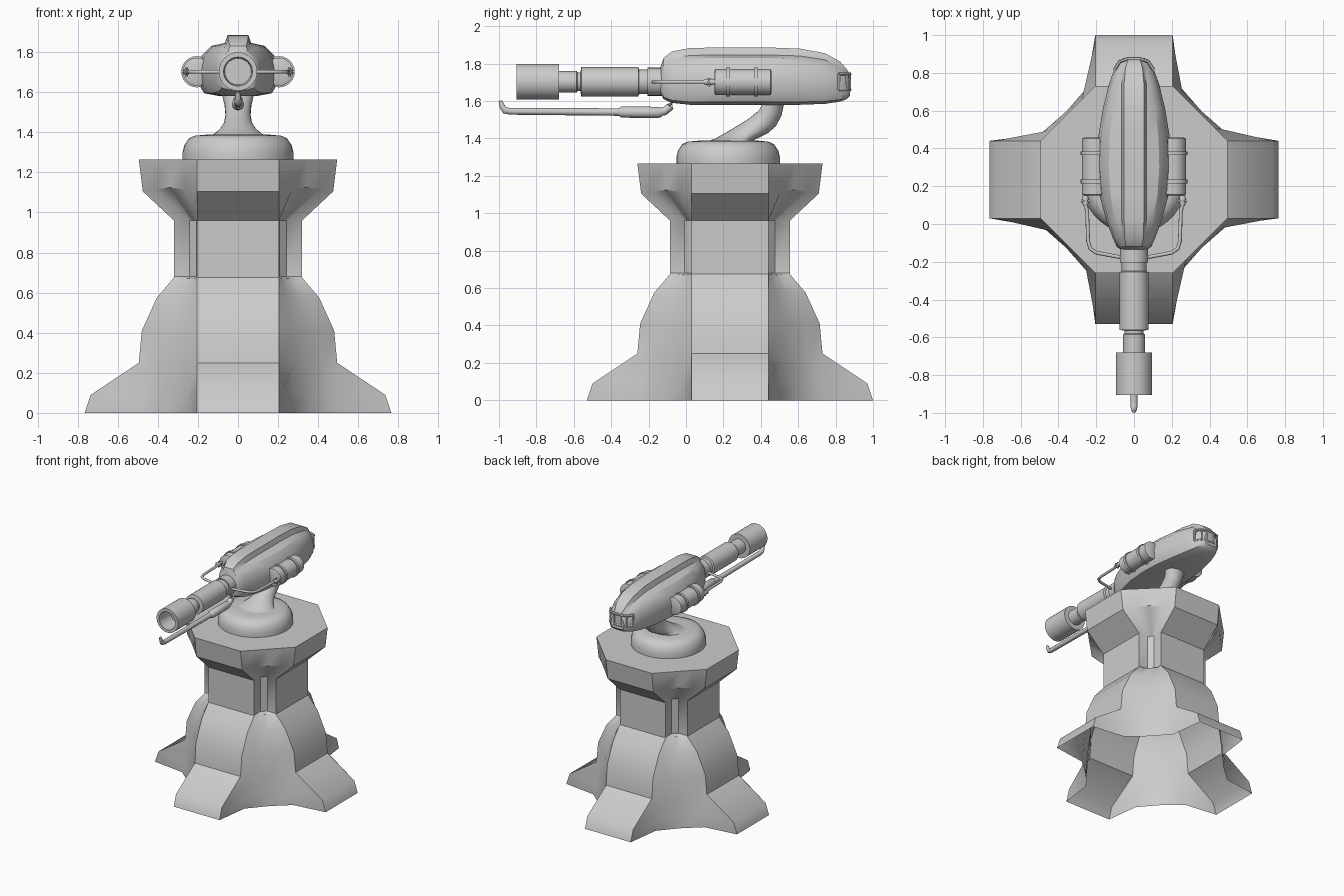
import bpy, bmesh, math
from mathutils import Vector

CY = 0.235  # pedestal centre along y


def loft(name, rings, cap_start=True, cap_end=True, angle=39):
    """Skin a list of equally sized closed rings."""
    bm = bmesh.new()
    vs = [[bm.verts.new(p) for p in ring] for ring in rings]
    n = len(vs[0])
    for a, b in zip(vs, vs[1:]):
        for i in range(n):
            j = (i + 1) % n
            bm.faces.new((a[i], a[j], b[j], b[i]))
    if cap_start:
        bm.faces.new(vs[0][::-1])
    if cap_end:
        bm.faces.new(vs[-1])
    bmesh.ops.recalc_face_normals(bm, faces=bm.faces)
    me = bpy.data.meshes.new(name)
    bm.to_mesh(me)
    bm.free()
    me.polygons.foreach_set("use_smooth", [True] * len(me.polygons))
    me.set_sharp_from_angle(angle=math.radians(angle))
    ob = bpy.data.objects.new(name, me)
    bpy.context.collection.objects.link(ob)
    return ob


def turned(name, profile, center, axis="Y", n=32):
    """Turn (radius, position) pairs about the Y or Z axis through center."""
    c = Vector(center)
    rings = []
    for r, h in profile:
        ring = []
        for i in range(n):
            a = 2 * math.pi * i / n
            u, v = r * math.cos(a), r * math.sin(a)
            ring.append(c + (Vector((u, h, v)) if axis == "Y" else Vector((u, v, h))))
        rings.append(ring)
    return loft(name, rings)


def tube(name, pts, radius, n=10):
    """Round rod along a path, mitred at the bends."""
    pts = [Vector(p) for p in pts]
    rings = []
    for i, p in enumerate(pts):
        t = (pts[min(i + 1, len(pts) - 1)] - pts[max(i - 1, 0)]).normalized()
        ref = Vector((0, 0, 1)) if abs(t.z) < 0.9 else Vector((0, 1, 0))
        u = t.cross(ref).normalized()
        v = t.cross(u)
        r = radius[i] if isinstance(radius, list) else radius
        rings.append([p + r * (u * math.cos(2 * math.pi * k / n) + v * math.sin(2 * math.pi * k / n))
                      for k in range(n)])
    return loft(name, rings, angle=50)


# Pedestal: four arms with recessed corners, open underneath
W = 0.205
# arm radius, arm z, side point (x, y, z), corner point (xy, z)
levels = [
    (0.765, 0.00, (0.497, 0.240, 0.00), (0.360, 0.00)),
    (0.735, 0.09, (0.472, 0.255, 0.09), (0.354, 0.09)),
    (0.495, 0.25, (0.420, 0.277, 0.23), (0.345, 0.218)),
    (0.480, 0.41, (0.405, 0.270, 0.41), (0.330, 0.41)),
    (0.405, 0.575, (0.345, 0.245, 0.575), (0.293, 0.575)),
    (0.320, 0.675, (0.285, 0.215, 0.672), (0.250, 0.67)),
    (0.320, 0.680, (0.242, 0.206, 0.68), (0.224, 0.68)),
    (0.320, 0.960, (0.242, 0.206, 0.96), (0.224, 0.96)),
    (0.475, 1.105, (0.410, 0.270, 1.115), (0.342, 1.125)),
    (0.495, 1.265, (0.4225, 0.2775, 1.265), (0.350, 1.265)),
]
rings = []
for r, z, (bx, by, bz), (c, cz) in levels:
    quad = [(r, W, z), (bx, by, bz), (c, c, cz), (by, bx, bz), (W, r, z)]
    ring = []
    for k in range(4):
        co, si = round(math.cos(k * math.pi / 2)), round(math.sin(k * math.pi / 2))
        ring += [(x * co - y * si, CY + x * si + y * co, zz) for x, y, zz in quad]
    rings.append(ring)
loft("pedestal", rings, cap_start=False)

# Round turntable
turned("turntable", [(0.277, 1.262), (0.277, 1.30), (0.268, 1.335), (0.245, 1.37),
                     (0.215, 1.383), (0.16, 1.388)], (0, 0.225, 0), "Z", 36)

# S-curved neck: front edge (y, z), back edge (y, z), half width
neck = [((0.10, 1.38), (0.35, 1.38), 0.15), ((0.16, 1.40), (0.36, 1.39), 0.115),
        ((0.21, 1.43), (0.39, 1.405), 0.09), ((0.27, 1.465), (0.44, 1.43), 0.07),
        ((0.335, 1.505), (0.48, 1.465), 0.063), ((0.39, 1.55), (0.51, 1.52), 0.067),
        ((0.42, 1.61), (0.53, 1.61), 0.085)]
rings = []
for f, b, w in neck:
    f, b = Vector((0, *f)), Vector((0, *b))
    rings.append([(f + b) / 2 + (b - f) / 2 * math.cos(a) + Vector((w * math.sin(a), 0, 0))
                  for a in [2 * math.pi * i / 24 for i in range(24)]])
loft("neck", rings)

# Gun housing: y, half width, top z, bottom z
stations = [(-0.135, 0.07, 1.785, 1.64), (-0.12, 0.092, 1.83, 1.61), (-0.075, 0.112, 1.865, 1.59),
            (0.02, 0.147, 1.883, 1.58), (0.15, 0.182, 1.886, 1.58), (0.30, 0.197, 1.886, 1.58),
            (0.45, 0.191, 1.886, 1.58), (0.61, 0.165, 1.88, 1.58), (0.745, 0.132, 1.855, 1.585),
            (0.825, 0.102, 1.81, 1.597), (0.86, 0.08, 1.77, 1.61), (0.878, 0.058, 1.74, 1.63)]
rings = []
for y, w, zt, zb in stations:
    rw = min(0.065, 0.55 * w)  # raised spine
    sec = [(rw * 0.8, 1), (rw, 0.87), (0.68 * w, 0.82), (0.92 * w, 0.66), (w, 0.42),
           (0.97 * w, 0.17), (0.86 * w, 0.05), (0.45 * w, 0)]
    pts = sec + [(-x, h) for x, h in reversed(sec)]
    rings.append([(x, y, zb + h * (zt - zb)) for x, h in pts])
loft("gun_housing", rings, angle=32)

# Rear vent: two rails and a row of posts
vent = [(-0.103, 0.822), (-0.075, 0.865), (-0.03, 0.88), (0.03, 0.88), (0.075, 0.865), (0.103, 0.822)]
for z in (1.66, 1.745):
    tube("vent_rail", [(x, y - 0.004, z) for x, y in vent], 0.009, 6)
for x, y in vent:
    tube("vent_post", [(x, y - 0.004, 1.66), (x, y - 0.004, 1.745)], 0.008, 6)

# Barrel with sleeve and hollow muzzle
turned("barrel", [(0.075, -0.10), (0.075, -0.205), (0.065, -0.205), (0.065, -0.25), (0.078, -0.255),
                  (0.078, -0.56), (0.05, -0.565), (0.05, -0.58), (0.058, -0.585), (0.058, -0.68),
                  (0.096, -0.68), (0.096, -0.905), (0.072, -0.905), (0.066, -0.77)], (0, 0, 1.703))

# Probe rod below the barrel
tube("probe_rod", [(0, -0.34, 1.541), (0, -0.36, 1.541), (0, -0.94, 1.545), (0, -0.968, 1.55),
                   (0, -0.982, 1.57), (0, -0.993, 1.602)],
     [0.02, 0.02, 0.018, 0.018, 0.015, 0.009], 12)
tube("probe_sleeve", [(0, -0.36, 1.541), (0, -0.345, 1.541), (0, -0.15, 1.539), (0, -0.13, 1.54)],
     [0.02, 0.03, 0.03, 0.024], 12)
tube("probe_bracket", [(0, -0.15, 1.54), (0, -0.115, 1.545), (0, -0.085, 1.57), (0, -0.07, 1.61)],
     0.022, 12)

# Side canisters, bands, valves and feed pipes
for side, s in (("left", -1), ("right", 1)):
    c = (s * 0.205, 0, 1.702)
    turned(side + "_canister", [(0.06, 0.152), (0.07, 0.156), (0.07, 0.452), (0.06, 0.457)], c, n=24)
    for y in (0.225, 0.375):
        turned(side + "_band", [(0.07, y - 0.01), (0.078, y - 0.01), (0.078, y + 0.01),
                                (0.07, y + 0.01)], c, n=24)
    x = s * 0.257
    turned(side + "_valve", [(0.012, 0.095), (0.016, 0.11), (0.016, 0.14), (0.012, 0.16)],
           (x, 0, 1.702), n=12)
    tube(side + "_valve_handle", [(x - 0.024, 0.122, 1.702), (x + 0.024, 0.122, 1.702)], 0.008, 8)
    tube(side + "_valve_stem", [(x, 0.122, 1.678), (x, 0.122, 1.724)], 0.008, 8)
    tube(side + "_feed_pipe", [(x, 0.12, 1.702), (s * 0.248, 0.06, 1.702), (s * 0.243, -0.09, 1.702),
                               (s * 0.232, -0.13, 1.702), (s * 0.2, -0.152, 1.702),
                               (s * 0.13, -0.165, 1.702), (s * 0.05, -0.18, 1.702)], 0.01, 10)
